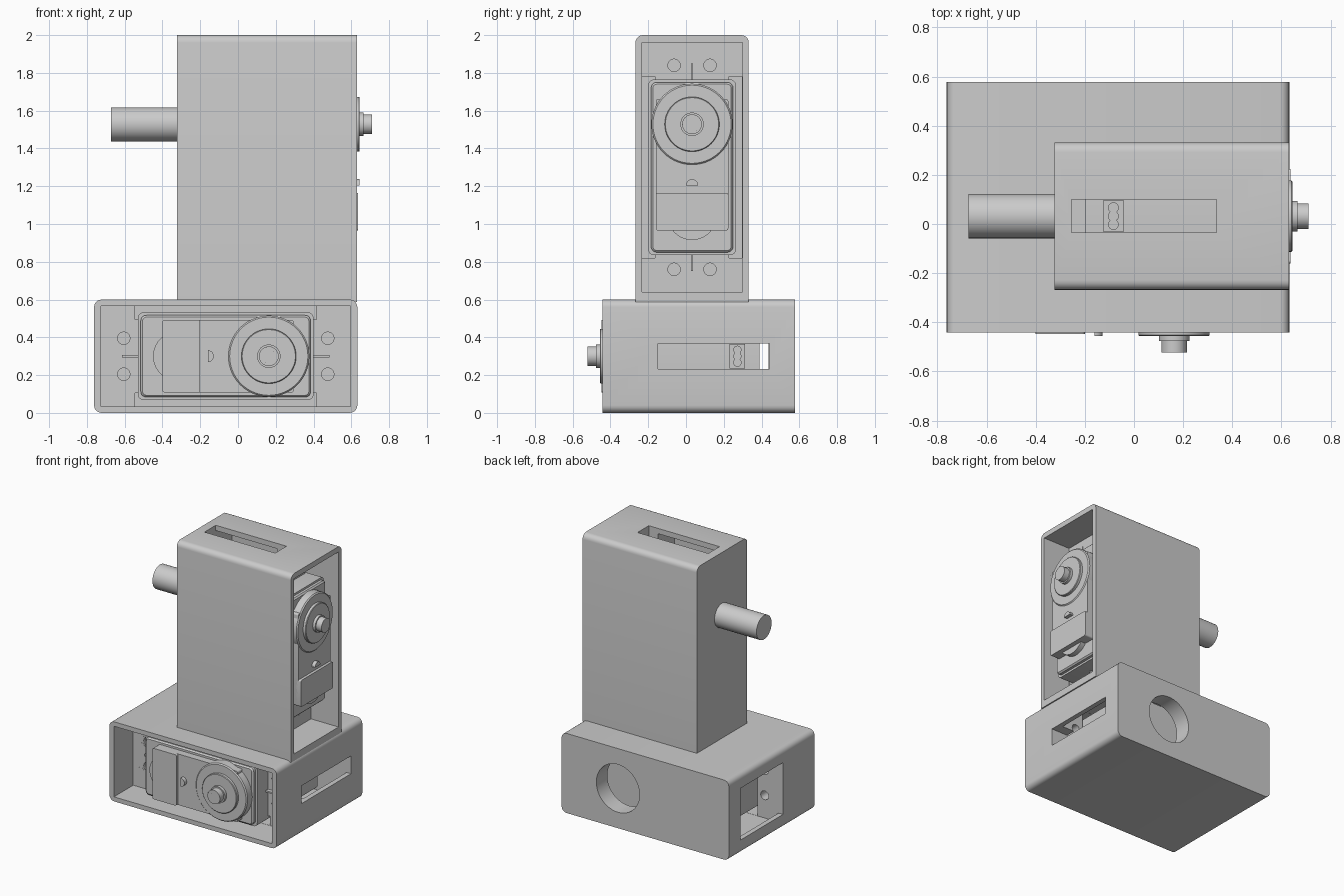
import bpy, bmesh
from math import pi, sin, cos
from mathutils import Matrix, Vector

old = bpy.data.objects.get("Cube")
if old:
    bpy.data.objects.remove(old)

grey = bpy.data.materials.new("plain grey")
grey.use_nodes = True
COLOUR = (0.6, 0.6, 0.6, 1)
grey.diffuse_color = COLOUR
grey.node_tree.nodes["Principled BSDF"].inputs["Base Color"].default_value = COLOUR


def frame(origin, u, v, w):
    """Local axes: u toward the shaft end, v across, w out of the open face."""
    m = Matrix((u, v, w)).transposed().to_4x4()
    m.translation = Vector(origin)
    return m


def circle(u, v, r, n=40):
    return [(u + r * cos(2 * pi * i / n), v + r * sin(2 * pi * i / n)) for i in range(n)]


def rect(u0, u1, v0, v1, r=0, n=5, sharp_start=False):
    """Rectangle with rounded corners; sharp_start keeps the u0 corners square."""
    pts = []
    for k, (cu, cv) in enumerate([(u1 - r, v1 - r), (u0 + r, v1 - r), (u0 + r, v0 + r), (u1 - r, v0 + r)]):
        if r == 0 or (sharp_start and k in (1, 2)):
            pts.append((u1 if k in (0, 3) else u0, v1 if k < 2 else v0))
            continue
        for i in range(n + 1):
            a = pi / 2 * (k + i / n)
            pts.append((cu + r * cos(a), cv + r * sin(a)))
    return pts


def prism(name, m, profile, w0, w1, bevel=0):
    bm = bmesh.new()
    f = bm.faces.new([bm.verts.new((p[0], p[1], w0)) for p in profile])
    ext = bmesh.ops.extrude_face_region(bm, geom=[f])["geom"]
    top = [e for e in ext if isinstance(e, bmesh.types.BMVert)]
    bmesh.ops.translate(bm, verts=top, vec=(0, 0, w1 - w0))
    bmesh.ops.recalc_face_normals(bm, faces=bm.faces)
    if bevel:
        rim = [e for e in bm.edges if all(v in top for v in e.verts)]
        bmesh.ops.bevel(bm, geom=rim, offset=bevel, segments=1, affect='EDGES')
    bm.transform(m)
    me = bpy.data.meshes.new(name)
    bm.to_mesh(me)
    bm.free()
    me.materials.append(grey)
    ob = bpy.data.objects.new(name, me)
    bpy.context.collection.objects.link(ob)
    return ob


def activate(ob):
    bpy.ops.object.select_all(action='DESELECT')
    ob.select_set(True)
    bpy.context.view_layer.objects.active = ob


def cut(ob, m, profile, w0, w1):
    cutter = prism("cutter", m, profile, w0, w1)
    cutter.hide_render = True
    mod = ob.modifiers.new("cut", 'BOOLEAN')
    mod.operation, mod.solver, mod.object = 'DIFFERENCE', 'EXACT', cutter
    activate(ob)
    bpy.ops.object.modifier_apply(modifier=mod.name)
    bpy.data.objects.remove(cutter)


HOLES = [(su * 0.54, sv * 0.095) for su in (-1, 1) for sv in (-1, 1)]


def housing(name, m, u0, u1, depth, sharp):
    box = prism(name, m, rect(u0, u1, -0.3, 0.3, 0.04, sharp_start=sharp), -depth, 0)
    inner = rect(-0.66, 0.66, -0.266, 0.266)
    cut(box, m, inner, -0.23, 0.1)                                   # front recess
    cut(box, m, inner, -0.89, -0.37)                                 # rear cavity
    cut(box, m, rect(-0.48, 0.48, -0.265, 0.265), -0.5, -0.1)        # opening between ledges
    cut(box, m, rect(0.47, 0.8, -0.067, 0.067), -0.885, -0.295)      # cable slot
    for u, v in HOLES:
        cut(box, m, circle(u, v, 0.033, 20), -0.45, -0.15)           # screw holes in the ledges
    return box


def servo(prefix, m):
    def part(name, profile, w0, w1, bevel=0):
        return prism(prefix + "_" + name, m, profile, w0, w1, bevel)

    # case, in stacked sections
    part("motor_case", rect(-0.455, 0.455, -0.22, 0.22, 0.02), -0.83, -0.2)
    part("case_flange", rect(-0.465, 0.465, -0.232, 0.232, 0.03), -0.28, -0.1)
    part("case_top", rect(-0.45, 0.45, -0.217, 0.217, 0.03), -0.2, -0.07, 0.01)
    # lid with round gear cover
    part("lid", rect(-0.335, 0.36, -0.192, 0.192, 0.012), -0.1, -0.015)
    part("lid_end", circle(-0.255, 0, 0.13), -0.1, -0.03)
    part("gear_cover", circle(0.228, 0, 0.215, 56), -0.1, -0.008, 0.008)
    part("lid_plate", rect(-0.335, -0.135, -0.192, 0.192, 0.012), -0.03, 0.006)
    part("lid_nub", [p for p in circle(-0.095, 0, 0.032, 24) if p[0] >= -0.1], -0.03, 0.013)
    # mounting ears with open screw slots
    for s, side in ((-1, "rear"), (1, "shaft")):
        a, b = sorted((s * 0.44, s * 0.61))
        ear = part(side + "_ear", rect(a, b, -0.195, 0.195, 0.02), -0.285, -0.229)
        for u, v in HOLES:
            if u * s > 0:
                cut(ear, m, circle(u, v, 0.045, 24), -0.35, -0.15)
                a, b = sorted((u, s * 0.7))
                cut(ear, m, rect(a, b, v - 0.022, v + 0.022), -0.35, -0.15)
        a, b = sorted((s * 0.44, s * 0.55))
        part(side + "_ear_rib", rect(a, b, -0.006, 0.006), -0.24, -0.2)
    # output shaft
    part("shaft_boss", circle(0.228, 0, 0.145, 48), -0.02, 0.014, 0.004)
    part("shaft_collar", circle(0.228, 0, 0.062), 0.0, 0.035)
    part("shaft_neck", circle(0.228, 0, 0.052), 0.03, 0.08)
    teeth = []
    for i in range(100):
        r = 0.066 if i % 4 < 2 else 0.06
        a = 2 * pi * i / 100
        teeth.append((0.228 + r * cos(a), r * sin(a)))
    spline = part("shaft_spline", teeth, 0.07, 0.128, 0.004)
    cut(spline, m, circle(0.228, 0, 0.05), 0.12, 0.2)
    cut(spline, m, circle(0.228, 0, 0.03, 6), 0.09, 0.2)
    # cable exit with wire ends
    part("cable_exit", rect(0.44, 0.525, -0.065, 0.065), -0.755, -0.672)
    side = m @ Matrix(((0, 0, 1, 0), (0, 1, 0, 0), (-1, 0, 0, 0), (0, 0, 0, 1)))
    for v in (-0.034, 0, 0.034):
        prism(prefix + "_wire", side, circle(0.714, v, 0.022, 16), 0.5, 0.533)


lower = frame((-0.065, -0.442, 0.3), (1, 0, 0), (0, 0, 1), (0, -1, 0))
upper = frame((0.63, 0.032, 1.3), (0, 0, 1), (0, -1, 0), (1, 0, 0))

base = housing("base_housing", lower, -0.697, 0.697, 1.02, False)
cut(base, lower, rect(-0.8, -0.65, -0.195, 0.195), -0.88, -0.375)    # side window
cut(base, lower, circle(0.228, 0, 0.18, 48), -1.2, -0.86)            # rear bearing hole
housing("upper_housing", upper, -0.713, 0.7, 0.953, True)

servo("base_servo", lower)
servo("upper_servo", upper)

# pivot pin opposite the upper shaft
prism("pivot_pin", upper, circle(0.228, 0, 0.09, 48), -1.303, -0.94)

for ob in list(bpy.context.collection.objects):
    if ob.type == 'MESH' and grey.name in ob.data.materials:
        activate(ob)
        bpy.ops.object.shade_smooth_by_angle(angle=0.6)
